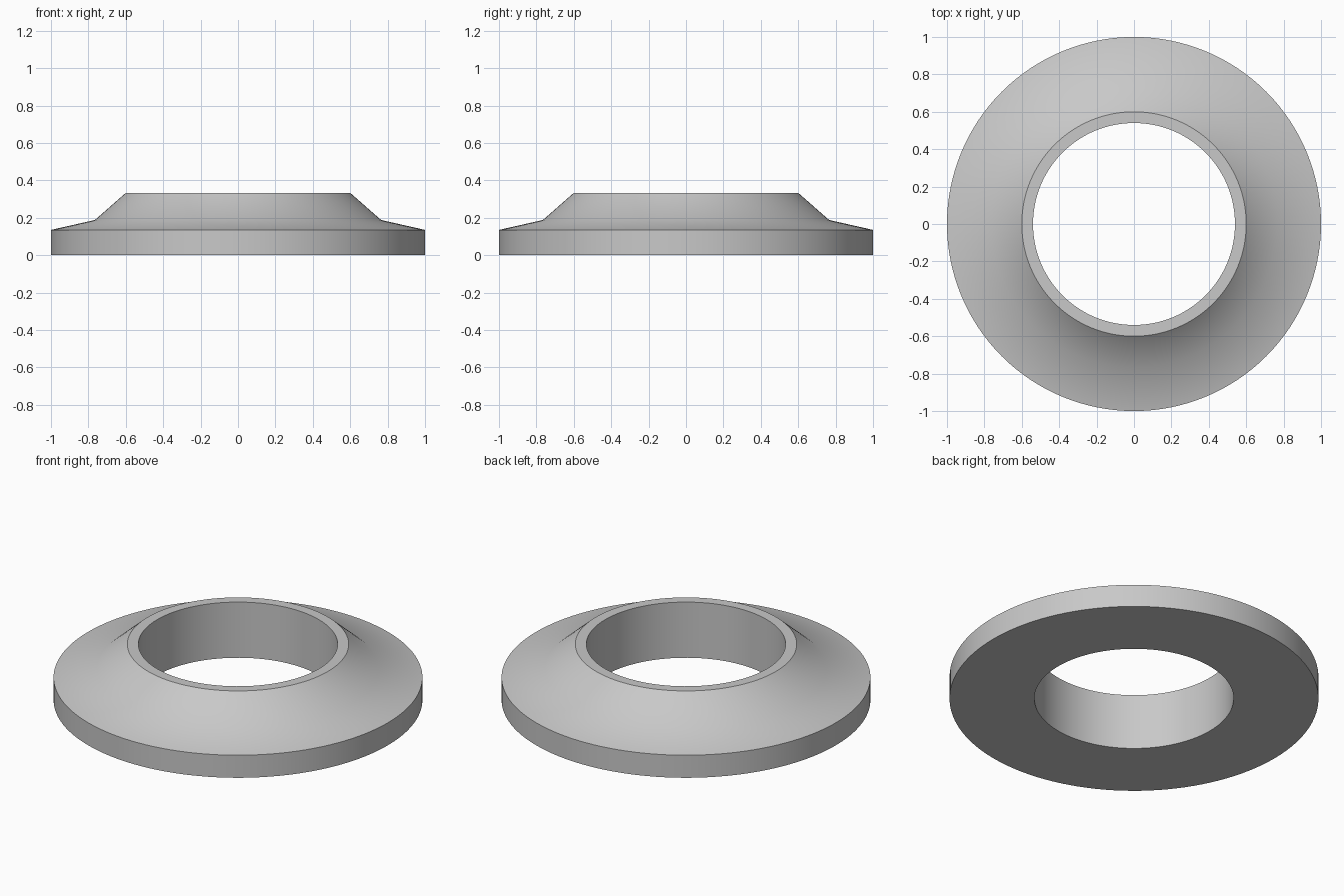
import bpy
import bmesh
import math

cube = bpy.data.objects.get("Cube")
if cube:
    bpy.data.objects.remove(cube, do_unlink=True)

SEGMENTS = 128

# Plain grey material
grey = bpy.data.materials.new("light grey")
grey.use_nodes = True
colour = (0.58, 0.58, 0.58, 1.0)
grey.diffuse_color = colour
grey.node_tree.nodes["Principled BSDF"].inputs["Base Color"].default_value = colour


def lathe(name, profile, material):
    """Revolve a closed (radius, height) profile about the z axis."""
    bm = bmesh.new()
    verts = [bm.verts.new((r, 0, z)) for r, z in profile]
    edges = [bm.edges.new((v, verts[(i + 1) % len(verts)]))
             for i, v in enumerate(verts)]
    bmesh.ops.spin(bm, geom=verts + edges, cent=(0, 0, 0), axis=(0, 0, 1),
                   angle=math.tau, steps=SEGMENTS, use_merge=True)
    bmesh.ops.remove_doubles(bm, verts=bm.verts, dist=0.0001)
    bmesh.ops.recalc_face_normals(bm, faces=bm.faces)
    mesh = bpy.data.meshes.new(name)
    bm.to_mesh(mesh)
    bm.free()
    mesh.materials.append(material)
    obj = bpy.data.objects.new(name, mesh)
    bpy.context.collection.objects.link(obj)
    return obj


# Flange ring: flat base, rim, shallow shoulder, steep collar, straight bore
ring = lathe("flange_ring", [
    (0.54, 0.0),
    (1.0, 0.0),
    (1.0, 0.135),
    (0.765, 0.188),
    (0.6, 0.333),
    (0.54, 0.333),
], grey)

# Smooth walls and shoulder, crisp rims
bpy.ops.object.select_all(action='DESELECT')
ring.select_set(True)
bpy.context.view_layer.objects.active = ring
bpy.ops.object.shade_smooth_by_angle(angle=math.radians(32))
